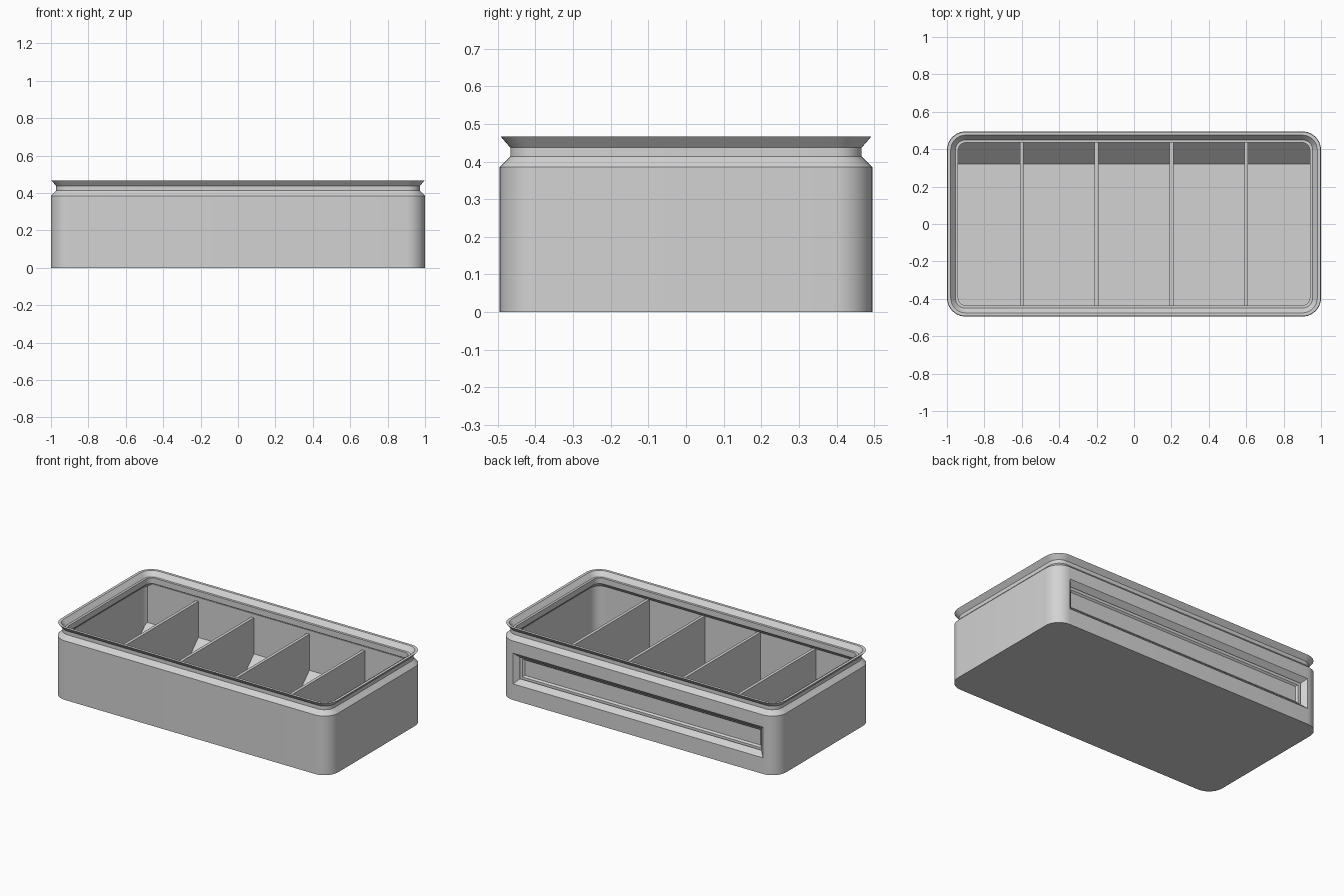
import bpy
import bmesh
from math import sin, cos, pi, radians

cube = bpy.data.objects.get("Cube")
if cube:
    bpy.data.objects.remove(cube, do_unlink=True)

HALF_X, HALF_Y = 1.0, 0.495
FLOOR = 0.02

grey = bpy.data.materials.new("plain_grey")
grey.use_nodes = True
grey.diffuse_color = (0.65, 0.65, 0.65, 1)
grey.node_tree.nodes["Principled BSDF"].inputs["Base Color"].default_value = (0.65, 0.65, 0.65, 1)


def finish(name, bm):
    bmesh.ops.recalc_face_normals(bm, faces=bm.faces)
    mesh = bpy.data.meshes.new(name)
    bm.to_mesh(mesh)
    bm.free()
    obj = bpy.data.objects.new(name, mesh)
    bpy.context.collection.objects.link(obj)
    mesh.materials.append(grey)
    return obj


def rounded_ring(bm, inset, radius, z, steps=10):
    """One rounded rectangle of vertices, inset from the outer footprint."""
    cx, cy = HALF_X - inset - radius, HALF_Y - inset - radius
    verts = []
    for corner, (sx, sy) in enumerate(((1, 1), (-1, 1), (-1, -1), (1, -1))):
        for i in range(steps + 1):
            a = (corner + i / steps) * pi / 2
            verts.append(bm.verts.new((sx * cx + radius * cos(a), sy * cy + radius * sin(a), z)))
    return verts


def loft(name, sections):
    bm = bmesh.new()
    rings = [rounded_ring(bm, *s) for s in sections]
    for a, b in zip(rings, rings[1:]):
        for i in range(len(a)):
            j = (i + 1) % len(a)
            bm.faces.new((a[i], a[j], b[j], b[i]))
    bm.faces.new(rings[0])
    bm.faces.new(rings[-1])
    return finish(name, bm)


def prism(name, profile, half_x, taper_x=None):
    """Sweep a (y, z) profile along x; taper_x gives a half width per point."""
    bm = bmesh.new()
    widths = taper_x or [half_x] * len(profile)
    ends = [[bm.verts.new((s * w, y, z)) for w, (y, z) in zip(widths, profile)] for s in (-1, 1)]
    for i in range(len(profile)):
        j = (i + 1) % len(profile)
        bm.faces.new((ends[0][i], ends[0][j], ends[1][j], ends[1][i]))
    bm.faces.new(ends[0])
    bm.faces.new(ends[1])
    return finish(name, bm)


def combine(target, tool, operation):
    mod = target.modifiers.new(operation.lower(), "BOOLEAN")
    mod.operation, mod.solver, mod.object = operation, "EXACT", tool
    bpy.context.view_layer.objects.active = target
    bpy.ops.object.modifier_apply(modifier=mod.name)
    bpy.data.objects.remove(tool, do_unlink=True)


# Tray shell: outside wall, shoulder, neck and flared lip, then the hollow inside
tray = loft("tray_body", [
    (0, 0.1, 0),
    (0, 0.1, 0.385),
    (0.028, 0.072, 0.413),
    (0.028, 0.072, 0.437),
    (0.002, 0.098, 0.467),
    (0.02, 0.08, 0.467),
    (0.045, 0.055, 0.437),
    (0.06, 0.04, 0.437),
    (0.06, 0.04, 0.4),
    (0.03, 0.07, 0.37),
    (0.03, 0.07, FLOOR),
])

# Thick back wall with a sloped foot
back_wall = prism("back_wall", [
    (0.32, FLOOR), (0.435, 0.135), (0.435, 0.395),
    (0.455, 0.395), (0.455, 0.01), (0.32, 0.01),
], 0.965)
for v in back_wall.data.vertices:
    if v.co.z > 0.39:
        v.co.x *= 0.99
combine(tray, back_wall, "UNION")

# Bevelled label recess in the back
recess = prism("recess_cutter", [
    (HALF_Y + 0.01, 0.095), (HALF_Y + 0.01, 0.315),
    (HALF_Y - 0.05, 0.255), (HALF_Y - 0.05, 0.155),
], 0, [0.91, 0.91, 0.85, 0.85])
recess.hide_render = True
combine(tray, recess, "DIFFERENCE")

for o in bpy.context.selected_objects:
    o.select_set(False)
tray.select_set(True)
bpy.context.view_layer.objects.active = tray
bpy.ops.object.shade_smooth_by_angle(angle=radians(25))

# Four dividers making five compartments
for n, x in enumerate((-0.6, -0.2, 0.2, 0.6)):
    divider = prism(f"divider_{n + 1}", [
        (-0.475, 0.01), (0.445, 0.01), (0.445, 0.37), (-0.475, 0.37),
    ], 0.01)
    divider.location.x = x
